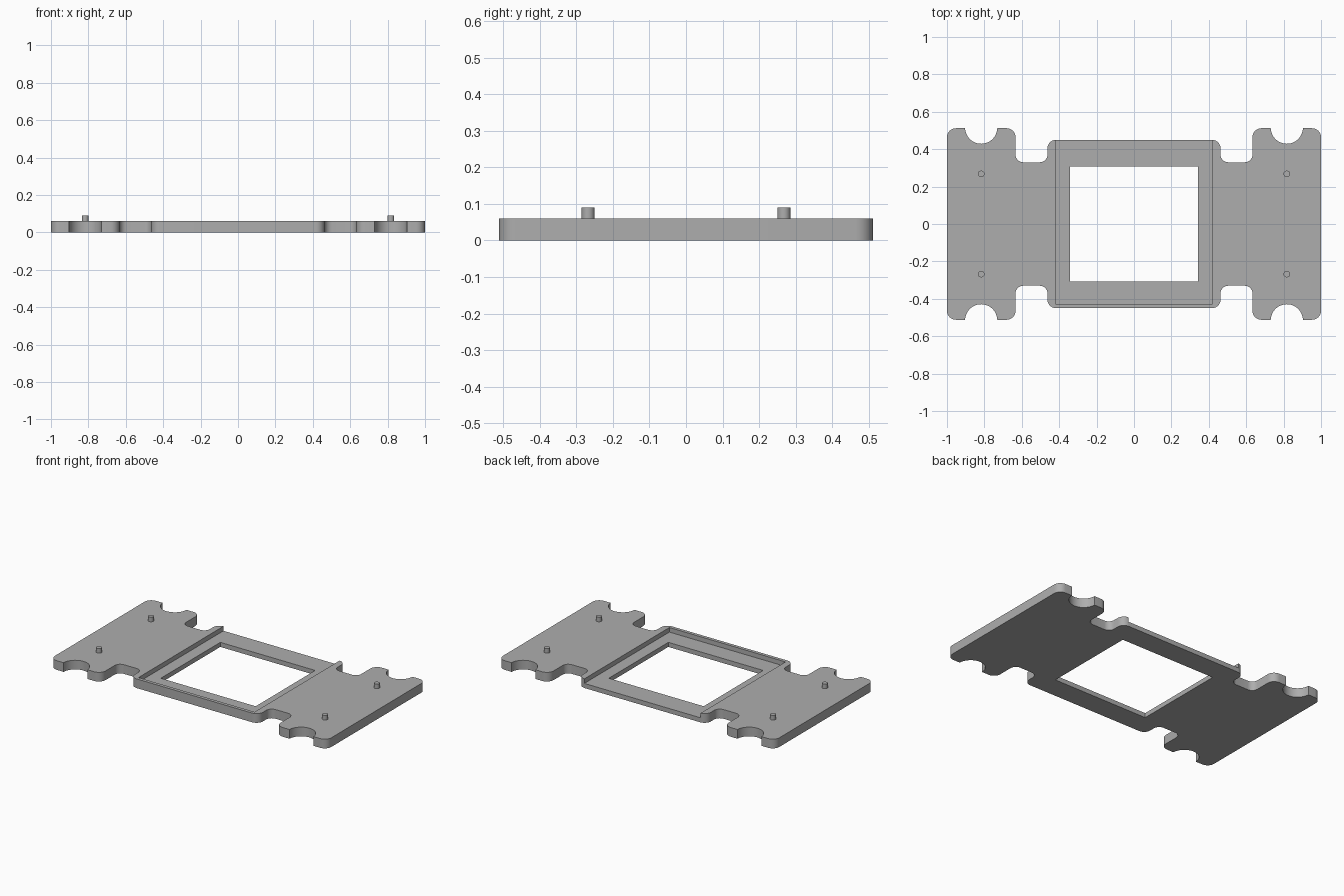
import bpy, bmesh, math
from mathutils import Vector

cube = bpy.data.objects.get("Cube")
if cube:
    bpy.data.objects.remove(cube, do_unlink=True)

grey = bpy.data.materials.new("plain grey")
grey.use_nodes = True
colour = (0.42, 0.42, 0.42, 1)
grey.diffuse_color = colour
grey.node_tree.nodes["Principled BSDF"].inputs["Base Color"].default_value = colour

THICK, FLOOR, PEG_TOP = 0.06, 0.03, 0.09
PEG_X, PEG_Y, PEG_R = 0.817, 0.268, 0.0175


def finish(bm, name):
    bmesh.ops.recalc_face_normals(bm, faces=bm.faces)
    mesh = bpy.data.meshes.new(name)
    bm.to_mesh(mesh)
    bm.free()
    obj = bpy.data.objects.new(name, mesh)
    bpy.context.collection.objects.link(obj)
    mesh.materials.append(grey)
    return obj


def smooth(obj):
    bpy.ops.object.select_all(action='DESELECT')
    obj.select_set(True)
    bpy.context.view_layer.objects.active = obj
    bpy.ops.object.shade_smooth_by_angle(angle=math.radians(30))


def rounded(prev, corner, nxt, r, steps=8):
    """Points of a right-angle corner rounded with radius r."""
    c = Vector(corner)
    a = (Vector(prev) - c).normalized() * r
    b = (Vector(nxt) - c).normalized() * r
    angles = [i / steps * math.pi / 2 for i in range(steps + 1)]
    return [c + a + b - b * math.cos(t) - a * math.sin(t) for t in angles]


def box(name, x0, x1, y0, y1, z0, z1):
    bm = bmesh.new()
    bmesh.ops.create_cube(bm, size=1)
    bmesh.ops.scale(bm, vec=(x1 - x0, y1 - y0, z1 - z0), verts=bm.verts)
    bmesh.ops.translate(bm, vec=((x0 + x1) / 2, (y0 + y1) / 2, (z0 + z1) / 2), verts=bm.verts)
    return finish(bm, name)


# Outline of one quarter: frame corner, neck, wing with a half-round notch
path = [(0, 0.45), (0.463, 0.45), (0.463, 0.33), (0.633, 0.33), (0.633, 0.512),
        (PEG_X, 0.512), (1, 0.512), (1, 0)]
radii = [0.046, 0.04, 0.04, 0.048, None, 0.048]
quarter = []
for i, r in enumerate(radii, 1):
    if r:
        quarter += rounded(path[i - 1], path[i], path[i + 1], r)
    else:
        for k in range(25):
            t = math.pi * (1 + k / 24)
            quarter.append(Vector((PEG_X + 0.086 * math.cos(t), 0.515 + 0.086 * math.sin(t))))
for p in quarter:
    p.y = min(p.y, 0.512)

# Mirror the quarter into a closed outline and extrude it
right = quarter + [Vector((p.x, -p.y)) for p in reversed(quarter)]
outline = right + [Vector((-p.x, p.y)) for p in reversed(right)]
bm = bmesh.new()
base = bm.faces.new([bm.verts.new((p.x, p.y, 0)) for p in outline])
top = bmesh.ops.extrude_face_region(bm, geom=[base])
bmesh.ops.translate(bm, vec=(0, 0, THICK),
                    verts=[g for g in top["geom"] if isinstance(g, bmesh.types.BMVert)])
plate = finish(bm, "holder_plate")

# Window through the plate, and a recess that is open at the back
cutters = [box("window_cutter", -0.343, 0.343, -0.307, 0.307, -0.1, 0.2),
           box("recess_cutter", -0.42, 0.42, -0.428, 0.6, FLOOR, 0.2)]
for cutter in cutters:
    cutter.hide_render = True
    cutter.hide_set(True)
    mod = plate.modifiers.new(cutter.name, 'BOOLEAN')
    mod.operation = 'DIFFERENCE'
    mod.solver = 'EXACT'
    mod.object = cutter
bpy.context.view_layer.objects.active = plate
for cutter in cutters:
    bpy.ops.object.modifier_apply(modifier=cutter.name)
    bpy.data.objects.remove(cutter, do_unlink=True)
smooth(plate)

# Locating pegs
for sx, side in ((1, "left"), (-1, "right")):
    for sy, end in ((1, "back"), (-1, "front")):
        bm = bmesh.new()
        bmesh.ops.create_cone(bm, cap_ends=True, segments=32, radius1=PEG_R, radius2=PEG_R,
                              depth=PEG_TOP - THICK + 0.01)
        bmesh.ops.translate(bm, vec=(sx * PEG_X, sy * PEG_Y, (PEG_TOP + THICK - 0.01) / 2),
                            verts=bm.verts)
        smooth(finish(bm, f"peg_{end}_{side}"))
